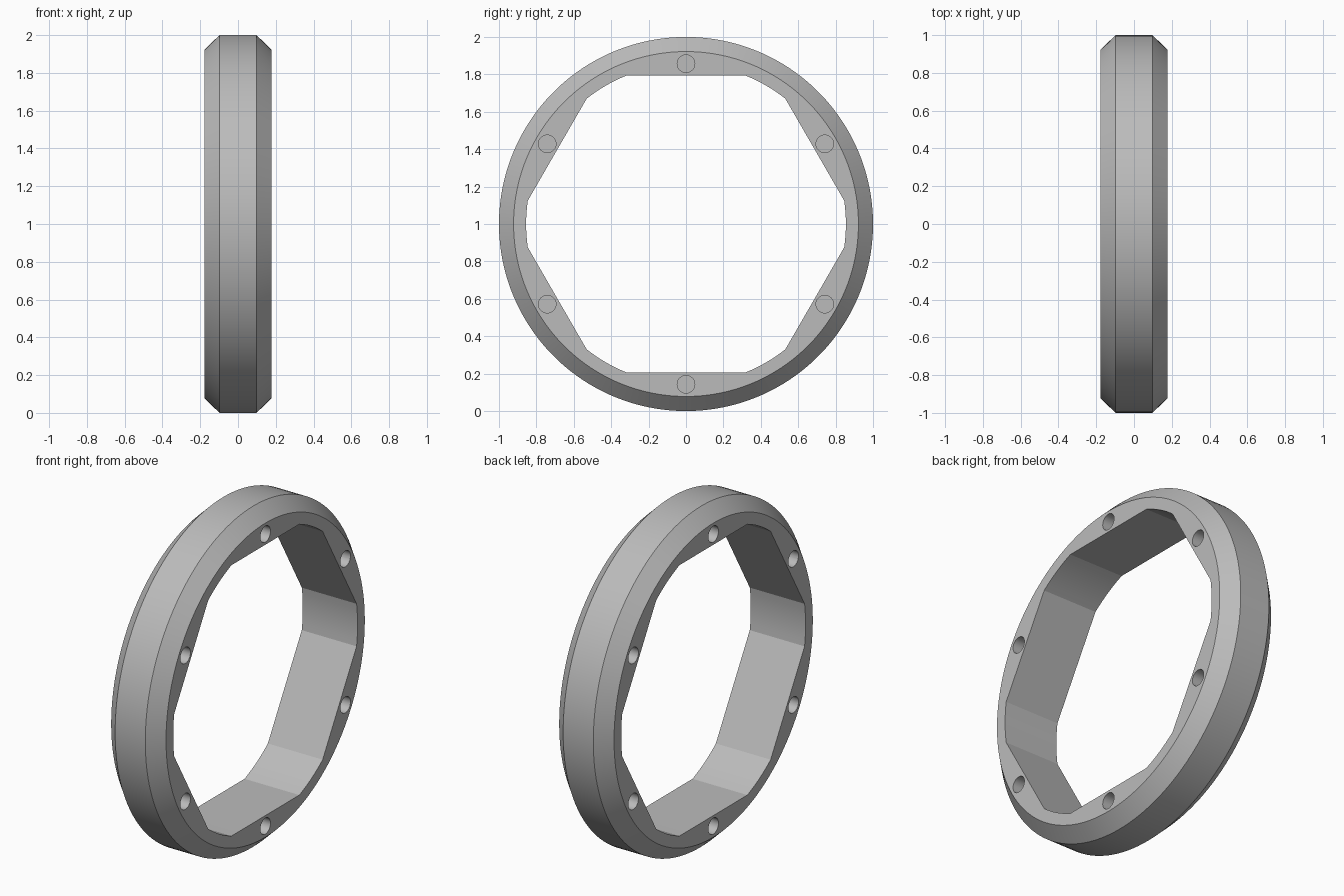
import bpy
import bmesh
from math import cos, sin, pi, tau, radians

cube = bpy.data.objects.get("Cube")
if cube:
    bpy.data.objects.remove(cube, do_unlink=True)

STEPS = 150                     # divisible by six, so flats end on a step
HALF, RIM_HALF = 0.178, 0.098   # half widths of the side faces and outer rim
RIM_R, FACE_R = 1.0, 0.922
BORE_R, FLAT = 0.855, 0.795     # bore radius and distance of its six flats
PIN_R, PIN_RING, PIN_DEPTH = 0.047, 0.857, 0.12

grey = bpy.data.materials.new("plain grey")
grey.use_nodes = True
color = (0.5, 0.5, 0.5, 1)
grey.diffuse_color = color
grey.node_tree.nodes["Principled BSDF"].inputs["Base Color"].default_value = color


def make_object(name, bm):
    bmesh.ops.recalc_face_normals(bm, faces=bm.faces)
    mesh = bpy.data.meshes.new(name)
    bm.to_mesh(mesh)
    bm.free()
    mesh.materials.append(grey)
    obj = bpy.data.objects.new(name, mesh)
    bpy.context.collection.objects.link(obj)
    return obj


def add_loop(bm, x, radius, center_z=1.0, center_y=0.0, steps=STEPS):
    """Closed loop of vertices around the x axis; radius is a function of angle."""
    return [bm.verts.new((x, center_y + radius(a) * sin(a), center_z + radius(a) * cos(a)))
            for a in (tau * i / steps for i in range(steps))]


def bridge(bm, first, second):
    for i in range(len(first)):
        j = (i + 1) % len(first)
        bm.faces.new((first[i], first[j], second[j], second[i]))


def bore(angle):
    """Round bore cut by six flats."""
    off = (angle + pi / 6) % (pi / 3) - pi / 6
    return min(BORE_R, FLAT / cos(off))


# Ring with chamfered rim and six-flat bore
bm = bmesh.new()
profile = [(-HALF, bore), (-HALF, lambda a: FACE_R), (-RIM_HALF, lambda a: RIM_R),
           (RIM_HALF, lambda a: RIM_R), (HALF, lambda a: FACE_R), (HALF, bore)]
loops = [add_loop(bm, x, r) for x, r in profile]
for k, loop in enumerate(loops):
    bridge(bm, loop, loops[(k + 1) % len(loops)])
ring = make_object("ring", bm)

# Blind pin holes on both sides
bm = bmesh.new()
for side in (-1, 1):
    for k in range(6):
        a = tau * k / 6
        ends = [add_loop(bm, side * x, lambda t: PIN_R, 1 + PIN_RING * cos(a),
                         PIN_RING * sin(a), 32)
                for x in (HALF - PIN_DEPTH, HALF + 0.05)]
        bridge(bm, *ends)
        for end in ends:
            bm.faces.new(end)
cutter = make_object("pin_hole_cutter", bm)
cutter.hide_render = True

cut = ring.modifiers.new("pin holes", 'BOOLEAN')
cut.operation = 'DIFFERENCE'
cut.solver = 'EXACT'
cut.object = cutter
bpy.ops.object.select_all(action='DESELECT')
bpy.context.view_layer.objects.active = ring
ring.select_set(True)
bpy.ops.object.modifier_apply(modifier=cut.name)
bpy.data.objects.remove(cutter, do_unlink=True)
bpy.ops.object.shade_smooth_by_angle(angle=radians(14))
